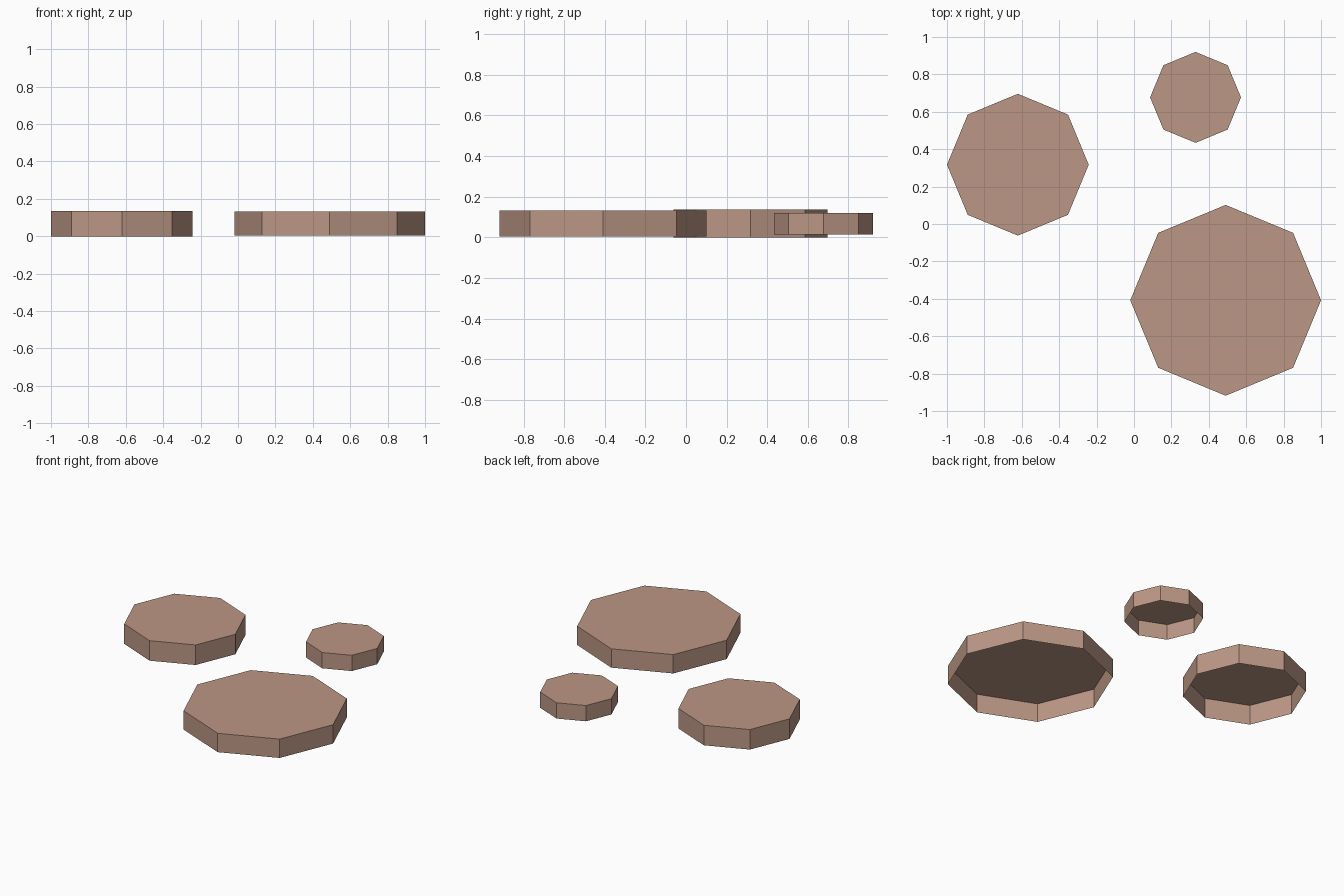
import bpy, bmesh, math

if "Cube" in bpy.data.objects:
    bpy.data.objects.remove(bpy.data.objects["Cube"])

# Warm brown stone
stone = bpy.data.materials.new("warm_brown_stone")
stone.diffuse_color = (0.50, 0.31, 0.235, 1)
stone.use_nodes = True
stone.node_tree.nodes["Principled BSDF"].inputs["Base Color"].default_value = stone.diffuse_color


def stepping_stone(name, x, y, radius, z0, z1):
    """Flat-topped octagonal shell, open underneath."""
    bm = bmesh.new()
    rings = [[bm.verts.new((radius * math.cos(i * math.pi / 4),
                            radius * math.sin(i * math.pi / 4), z))
              for i in range(8)] for z in (z0, z1)]
    low, high = rings
    bm.faces.new(high)
    for i in range(8):
        j = (i + 1) % 8
        bm.faces.new((low[i], low[j], high[j], high[i]))
    mesh = bpy.data.meshes.new(name)
    bm.to_mesh(mesh)
    bm.free()
    mesh.materials.append(stone)
    obj = bpy.data.objects.new(name, mesh)
    obj.location = (x, y, 0)
    bpy.context.collection.objects.link(obj)


# Three stones of different sizes
stepping_stone("large_stone", 0.490, -0.408, 0.510, 0.003, 0.131)
stepping_stone("medium_stone", -0.621, 0.317, 0.379, 0.0, 0.136)
stepping_stone("small_stone", 0.329, 0.677, 0.243, 0.013, 0.120)
